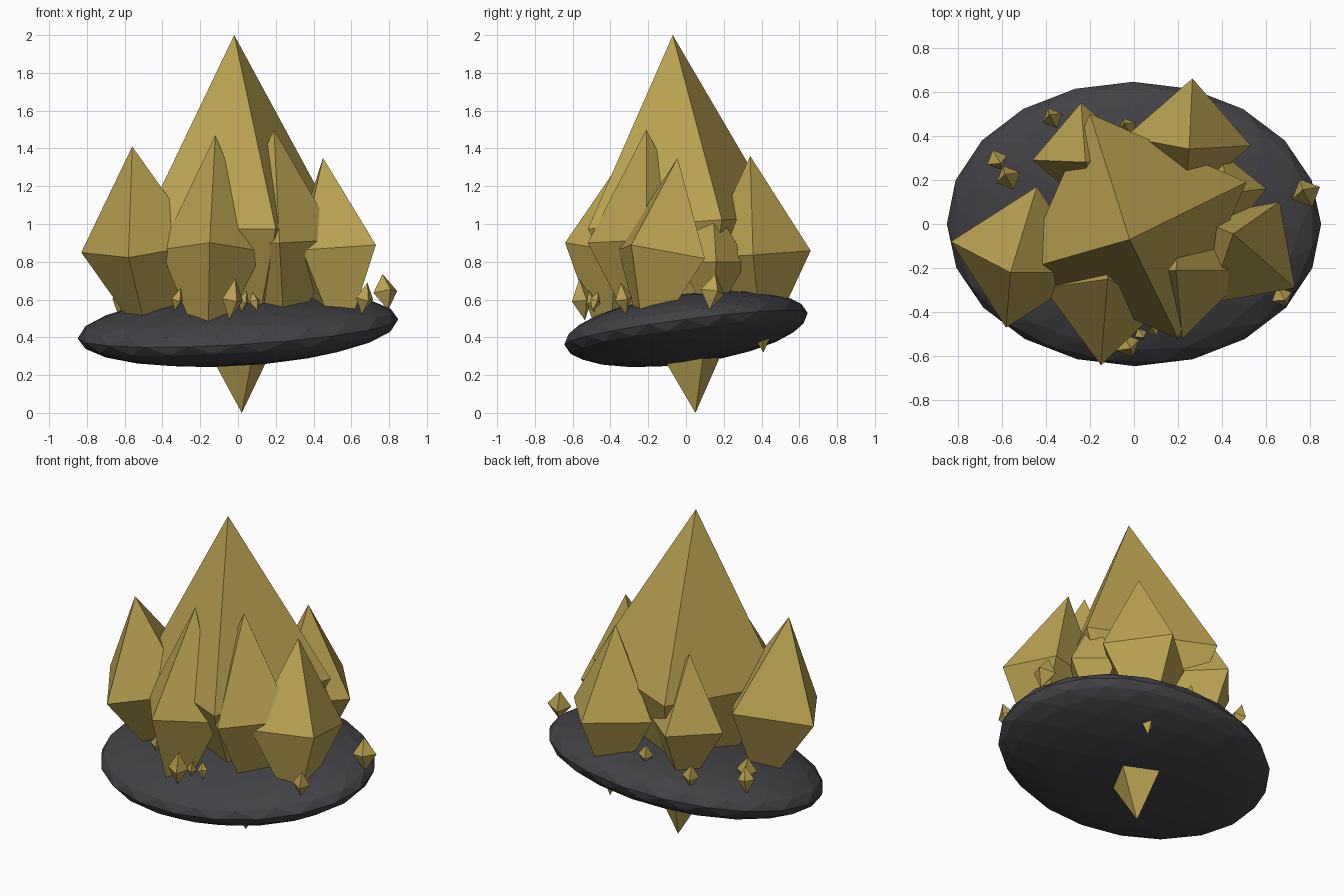
import bpy, bmesh
from mathutils import Vector, Matrix, Euler

if "Cube" in bpy.data.objects:
    bpy.data.objects.remove(bpy.data.objects["Cube"])


def material(name, rgb):
    m = bpy.data.materials.new(name)
    m.diffuse_color = (*rgb, 1)
    m.use_nodes = True
    m.node_tree.nodes["Principled BSDF"].inputs["Base Color"].default_value = m.diffuse_color
    return m


gold = material("gold crystal", (0.50, 0.37, 0.085))
stone = material("dark stone", (0.055, 0.055, 0.062))


def finish(name, bm, mat):
    bmesh.ops.recalc_face_normals(bm, faces=bm.faces[:])
    me = bpy.data.meshes.new(name)
    bm.to_mesh(me)
    bm.free()
    me.materials.append(mat)
    ob = bpy.data.objects.new(name, me)
    bpy.context.collection.objects.link(ob)
    return ob


def crystal(name, center, apex, corner, second=None):
    """Stretched octahedron; corners are xy offsets, kept square to the axis."""
    c = Vector(center)
    axis = Vector(apex) - c

    def square(xy):
        return Vector((xy[0], xy[1], -(axis.x * xy[0] + axis.y * xy[1]) / axis.z))

    u = square(corner)
    v = square(second if second else (-corner[1], corner[0]))
    bm = bmesh.new()
    top, low = bm.verts.new(c + axis), bm.verts.new(c - axis)
    ring = [bm.verts.new(c + d) for d in (u, v, -u, -v)]
    for i in range(4):
        a, b = ring[i], ring[(i + 1) % 4]
        bm.faces.new((a, b, top))
        bm.faces.new((b, a, low))
    return finish(name, bm, gold)


# tilted stone slab
bm = bmesh.new()
bmesh.ops.create_icosphere(bm, subdivisions=3, radius=1)
rot = Euler((0.13, -0.06, 0)).to_matrix().to_4x4()
bm.transform(Matrix.Translation((0, 0, 0.445)) @ rot @ Matrix.Diagonal((0.85, 0.65, 0.18, 1)))
finish("stone_base", bm, stone)

# main crystal, piercing the slab
crystal("main_crystal", (0, -0.01, 1.0), (-0.02, -0.07, 2.0), (0.2, -0.51))

# surrounding crystals
crystal("left_crystal", (-0.51, -0.15, 0.87), (-0.56, -0.22, 1.41), (-0.32, 0.07))
crystal("front_crystal", (-0.14, -0.33, 0.86), (-0.12, -0.25, 1.47), (-0.01, -0.31), (0.27, -0.04))
crystal("right_crystal", (0.50, -0.13, 0.84), (0.45, -0.045, 1.35), (0.23, -0.16))
crystal("back_crystal", (0.245, 0.375, 0.84), (0.25, 0.34, 1.36), (0.02, 0.285))
crystal("back_left_crystal", (-0.22, 0.31, 0.85), (-0.22, 0.28, 1.28), (-0.02, 0.24))
crystal("front_right_crystal", (0.22, -0.21, 0.90), (0.19, -0.21, 1.5), (0.0, -0.31))
crystal("inner_crystal", (0.42, 0.14, 0.80), (0.42, 0.14, 1.12), (0.18, 0.02))

# small shards: x, y, z, half height, radius
shards = [
    (-0.03, -0.55, 0.60, 0.11, 0.06), (0.78, 0.14, 0.64, 0.095, 0.07),
    (0.67, -0.33, 0.605, 0.085, 0.05), (-0.37, 0.48, 0.63, 0.08, 0.05),
    (-0.62, 0.29, 0.60, 0.08, 0.05), (-0.57, 0.21, 0.62, 0.09, 0.06),
    (0.03, -0.50, 0.59, 0.06, 0.03), (0.09, -0.48, 0.59, 0.05, 0.03),
    (-0.32, -0.35, 0.60, 0.06, 0.035), (-0.03, 0.44, 0.66, 0.07, 0.045),
]
for i, (x, y, z, h, r) in enumerate(shards):
    lean = 0.015 * (-1) ** i
    crystal(f"shard_{i + 1}", (x, y, z), (x + lean, y - lean, z + h), (r * 0.9, r * 0.4))
